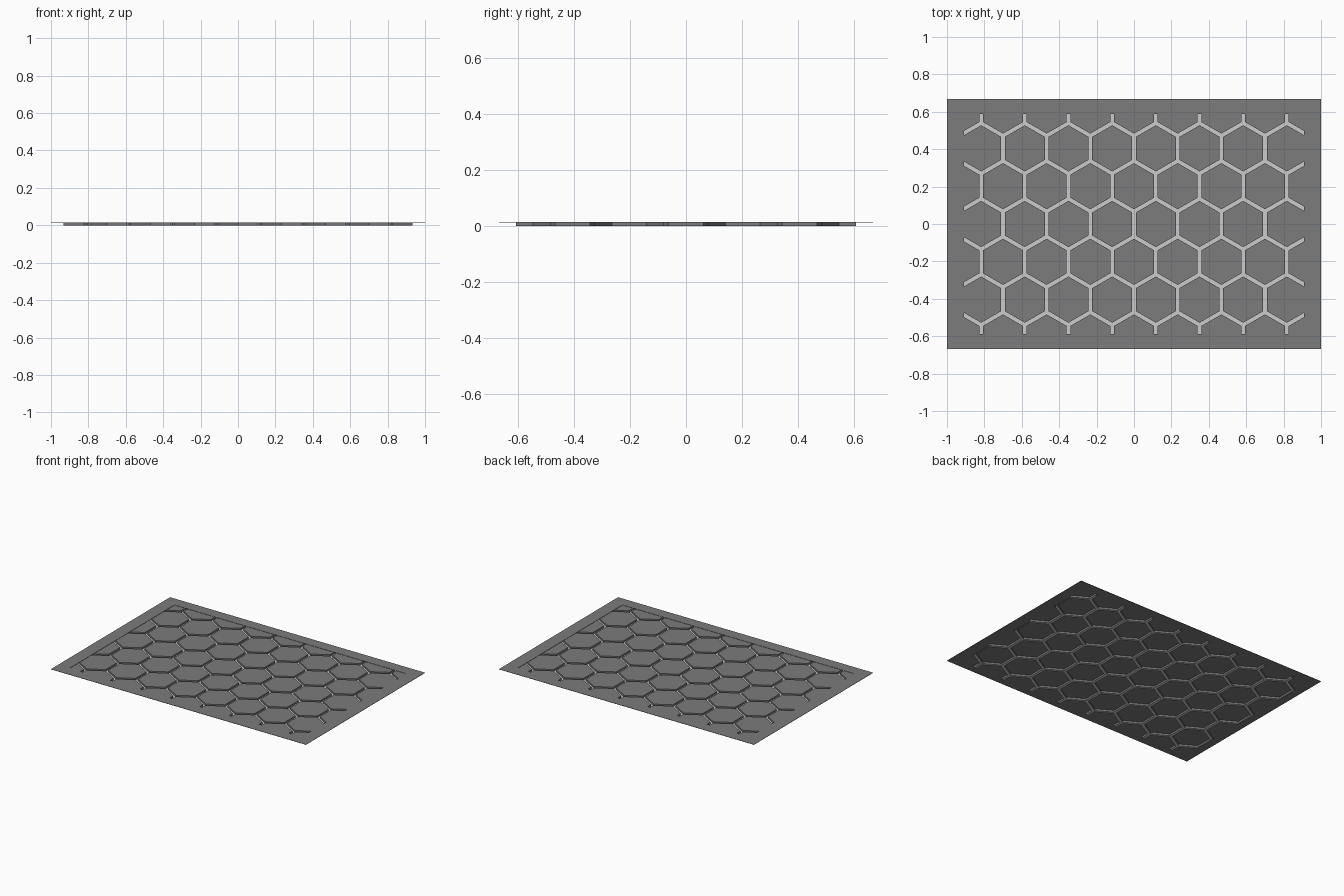
import bpy, bmesh, math
from mathutils import Vector

if "Cube" in bpy.data.objects:
    bpy.data.objects.remove(bpy.data.objects["Cube"])

PITCH = 0.2335                 # hex width across flats
SIDE = PITCH / math.sqrt(3)
HALF_X, HALF_Y = 4 * PITCH, 4.5 * SIDE
GROOVE = 0.02
TOP = 0.0125


def material(name, value):
    m = bpy.data.materials.new(name)
    m.diffuse_color = (value, value, value, 1)
    m.use_nodes = True
    m.node_tree.nodes["Principled BSDF"].inputs["Base Color"].default_value = m.diffuse_color
    return m


dark = material("dark_grey", 0.2)
light = material("light_grey", 0.8)


def add_object(name, bm, mats):
    me = bpy.data.meshes.new(name)
    bm.to_mesh(me)
    bm.free()
    for m in mats:
        me.materials.append(m)
    ob = bpy.data.objects.new(name, me)
    bpy.context.collection.objects.link(ob)
    return ob


def hexagon(bm, cx, cy, r, z):
    return [bm.verts.new((cx + r * math.cos(math.radians(30 + 60 * i)),
                          cy + r * math.sin(math.radians(30 + 60 * i)), z))
            for i in range(6)]


# Pressed sheet: raised hexagon cells with sunken channels between them
bm = bmesh.new()
inner = SIDE * (PITCH - GROOVE) / PITCH
for row in range(-3, 4):
    offset = PITCH / 2 if row % 2 == 0 else 0
    for col in range(-5, 6):
        cx, cy = col * PITCH + offset, row * 1.5 * SIDE
        cap = hexagon(bm, cx, cy, inner, TOP)
        foot = hexagon(bm, cx, cy, inner, 0)
        rim = hexagon(bm, cx, cy, SIDE, 0)
        bm.faces.new(cap)
        for i in range(6):
            j = (i + 1) % 6
            bm.faces.new((foot[i], foot[j], cap[j], cap[i]))
            floor = bm.faces.new((rim[i], rim[j], foot[j], foot[i]))
            floor.material_index = 1

# Trim the tiling to its rectangle
for co, no in (((HALF_X, 0, 0), (1, 0, 0)), ((-HALF_X, 0, 0), (-1, 0, 0)),
               ((0, HALF_Y, 0), (0, 1, 0)), ((0, -HALF_Y, 0), (0, -1, 0))):
    bmesh.ops.bisect_plane(bm, geom=bm.verts[:] + bm.edges[:] + bm.faces[:],
                           dist=1e-6, plane_co=Vector(co), plane_no=Vector(no),
                           clear_outer=True)
bmesh.ops.remove_doubles(bm, verts=bm.verts[:], dist=1e-4)
add_object("hexagon_sheet", bm, [dark, light])

# Thin border frame lying over the edge of the sheet
bm = bmesh.new()
corners = [(-1, -1), (1, -1), (1, 1), (-1, 1)]


def ring(hx, hy, z):
    return [bm.verts.new((x * hx, y * hy, z)) for x, y in corners]


loops = [ring(1, 0.667, 0.013), ring(1, 0.667, 0.015),
         ring(0.91, 0.587, 0.015), ring(0.91, 0.587, 0.013)]
for k in range(4):
    a, b = loops[k], loops[(k + 1) % 4]
    for i in range(4):
        j = (i + 1) % 4
        bm.faces.new((a[i], a[j], b[j], b[i]))
bmesh.ops.recalc_face_normals(bm, faces=bm.faces[:])
add_object("border_frame", bm, [dark])
